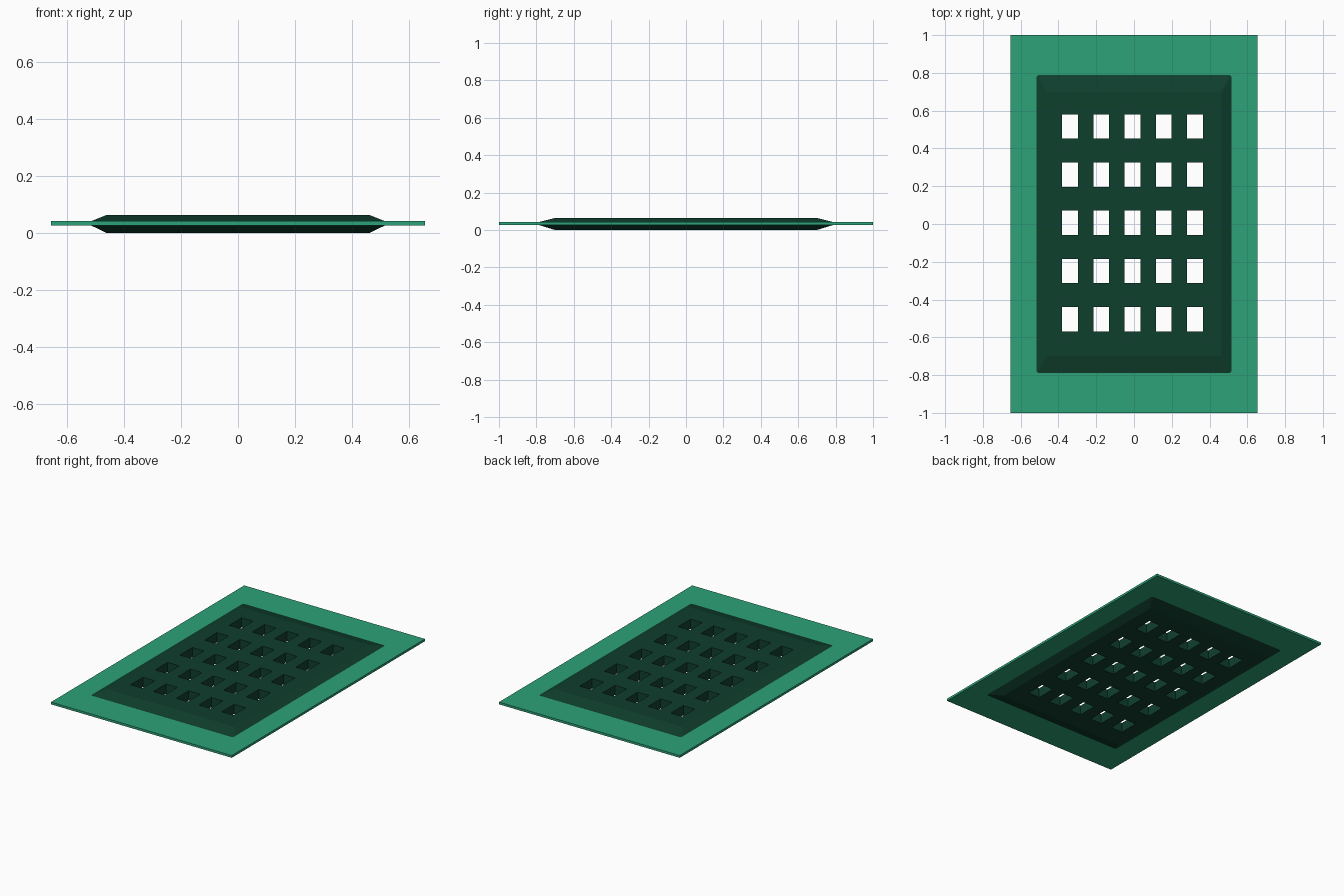
import bpy
import bmesh

if "Cube" in bpy.data.objects:
    bpy.data.objects.remove(bpy.data.objects["Cube"])


def material(name, rgb):
    m = bpy.data.materials.new(name)
    m.diffuse_color = (*rgb, 1)
    m.use_nodes = True
    m.node_tree.nodes["Principled BSDF"].inputs["Base Color"].default_value = m.diffuse_color
    return m


light = material("light green", (0.026, 0.36, 0.19))
dark = material("dark green", (0.0048, 0.050, 0.027))


def make_object(name, bm, mat):
    bmesh.ops.recalc_face_normals(bm, faces=bm.faces)
    mesh = bpy.data.meshes.new(name)
    bm.to_mesh(mesh)
    bm.free()
    mesh.materials.append(mat)
    ob = bpy.data.objects.new(name, mesh)
    bpy.context.collection.objects.link(ob)
    return ob


def rectangle(bm, hx, hy, z):
    return [bm.verts.new((sx * hx, sy * hy, z))
            for sx, sy in ((-1, -1), (1, -1), (1, 1), (-1, 1))]


def clipped_rectangle(bm, hx, hy, z, c):
    pts = [(-hx + c, -hy), (hx - c, -hy), (hx, -hy + c), (hx, hy - c),
           (hx - c, hy), (-hx + c, hy), (-hx, hy - c), (-hx, -hy + c)]
    return [bm.verts.new((x, y, z)) for x, y in pts]


def bridge(bm, a, b):
    n = len(a)
    for i in range(n):
        j = (i + 1) % n
        bm.faces.new((a[i], a[j], b[j], b[i]))


Z0, Z1, TOP = 0.027, 0.042, 0.064

# Thin outer flange: a flat rectangular ring
bm = bmesh.new()
rings = [rectangle(bm, hx, hy, z) for hx, hy, z in
         ((0.655, 1.0, Z0), (0.655, 1.0, Z1), (0.505, 0.775, Z1), (0.505, 0.775, Z0))]
for i in range(4):
    bridge(bm, rings[i], rings[(i + 1) % 4])
make_object("flange", bm, light)

# Thick centre panel with sloping borders above and below the flange
bm = bmesh.new()
rings = [clipped_rectangle(bm, hx, hy, z, 0.008) for hx, hy, z in
         ((0.46, 0.70, 0), (0.515, 0.788, Z0), (0.515, 0.788, Z1), (0.46, 0.70, TOP))]
for a, b in zip(rings, rings[1:]):
    bridge(bm, a, b)
bm.faces.new(rings[0])
bm.faces.new(rings[-1])
panel = make_object("grate_panel", bm, dark)

# Five by five grid of through holes
bm = bmesh.new()
for i in range(5):
    for j in range(5):
        cube = bmesh.ops.create_cube(bm, size=1)["verts"]
        bmesh.ops.scale(bm, vec=(0.084, 0.129, 0.3), verts=cube)
        bmesh.ops.translate(bm, verts=cube, vec=(
            -0.008 + 0.1652 * (i - 2), 0.006 + 0.255 * (j - 2), 0.03))
cutter = make_object("hole_cutter", bm, dark)
cutter.hide_render = True

cut = panel.modifiers.new("holes", "BOOLEAN")
cut.operation = "DIFFERENCE"
cut.solver = "EXACT"
cut.object = cutter
bpy.context.view_layer.objects.active = panel
bpy.ops.object.modifier_apply(modifier=cut.name)
bpy.data.objects.remove(cutter)
